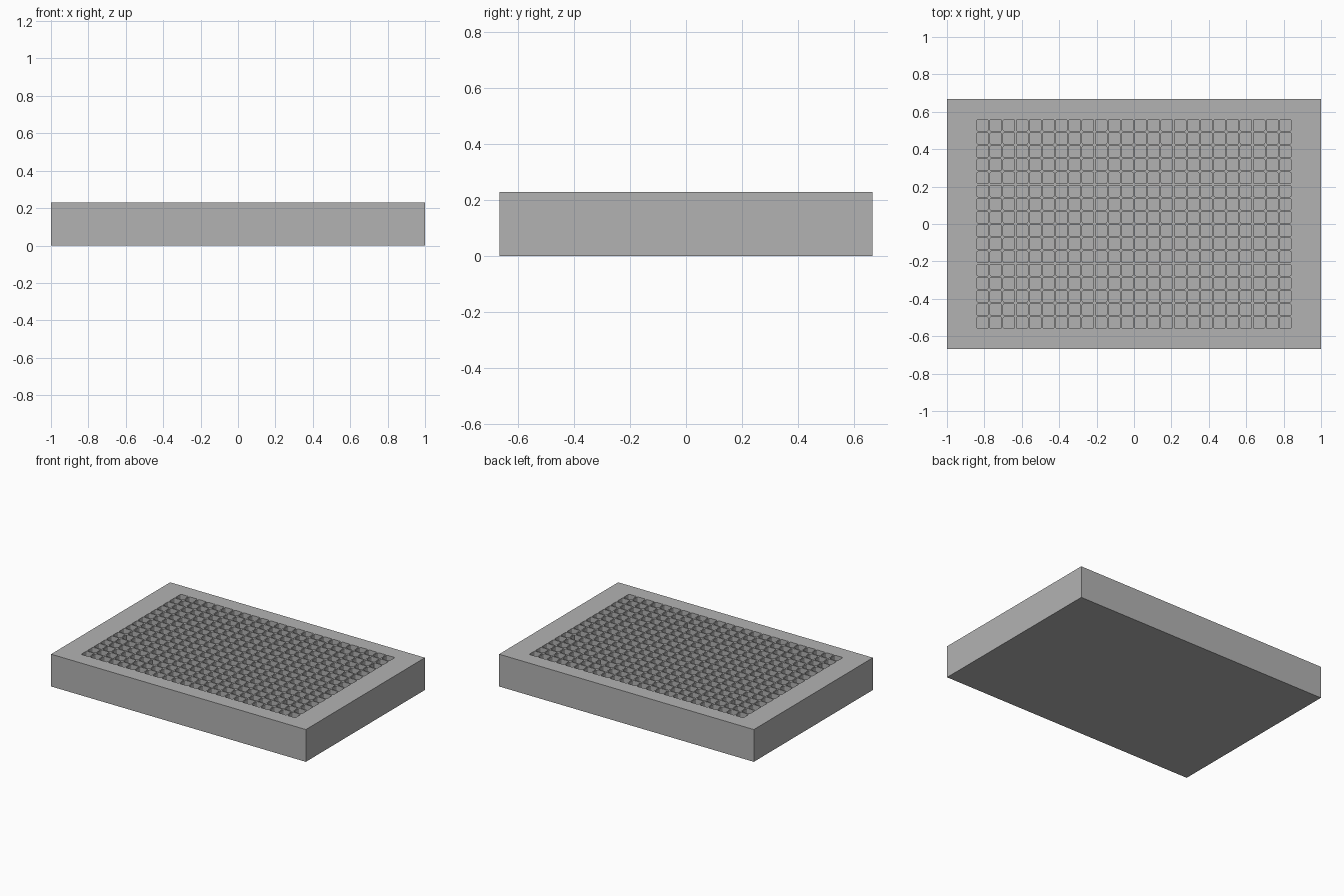
import bpy
import bmesh
from mathutils import Matrix, Vector

if "Cube" in bpy.data.objects:
    bpy.data.objects.remove(bpy.data.objects["Cube"], do_unlink=True)

LENGTH, WIDTH, HEIGHT = 2.0, 1.335, 0.229
COLUMNS, ROWS, PITCH = 24, 16, 0.0704
WELL_SIZE, WELL_DEPTH, CORNER = 0.062, 0.18, 0.008

grey = bpy.data.materials.new("plain grey plastic")
grey.use_nodes = True
colour = (0.45, 0.45, 0.45, 1)
grey.diffuse_color = colour
grey.node_tree.nodes["Principled BSDF"].inputs["Base Color"].default_value = colour


def make_object(name, bm):
    mesh = bpy.data.meshes.new(name)
    bm.to_mesh(mesh)
    bm.free()
    mesh.materials.append(grey)
    obj = bpy.data.objects.new(name, mesh)
    bpy.context.scene.collection.objects.link(obj)
    return obj


def add_box(bm, centre, size):
    matrix = Matrix.Translation(centre) @ Matrix.Diagonal((*size, 1))
    return bmesh.ops.create_cube(bm, size=1, matrix=matrix)["verts"]


# Solid plate body
body = bmesh.new()
add_box(body, (0, 0, HEIGHT / 2), (LENGTH, WIDTH, HEIGHT))
plate = make_object("well_plate", body)

# Grid of square wells with rounded upright corners
wells = bmesh.new()
tall = WELL_DEPTH + 0.05
for column in range(COLUMNS):
    for row in range(ROWS):
        x = (column - (COLUMNS - 1) / 2) * PITCH
        y = (row - (ROWS - 1) / 2) * PITCH
        z = HEIGHT - WELL_DEPTH + tall / 2
        add_box(wells, Vector((x, y, z)), (WELL_SIZE, WELL_SIZE, tall))
uprights = [e for e in wells.edges
            if abs(e.verts[0].co.z - e.verts[1].co.z) > tall / 2]
bmesh.ops.bevel(wells, geom=uprights, offset=CORNER, segments=3,
                profile=0.5, affect='EDGES')
cutter = make_object("well_cutter", wells)
cutter.hide_render = True

# Sink the wells into the plate, then discard the cutter
cut = plate.modifiers.new("wells", 'BOOLEAN')
cut.operation = 'DIFFERENCE'
cut.solver = 'EXACT'
cut.object = cutter
bpy.context.view_layer.objects.active = plate
plate.select_set(True)
bpy.ops.object.modifier_apply(modifier=cut.name)
bpy.data.objects.remove(cutter, do_unlink=True)
